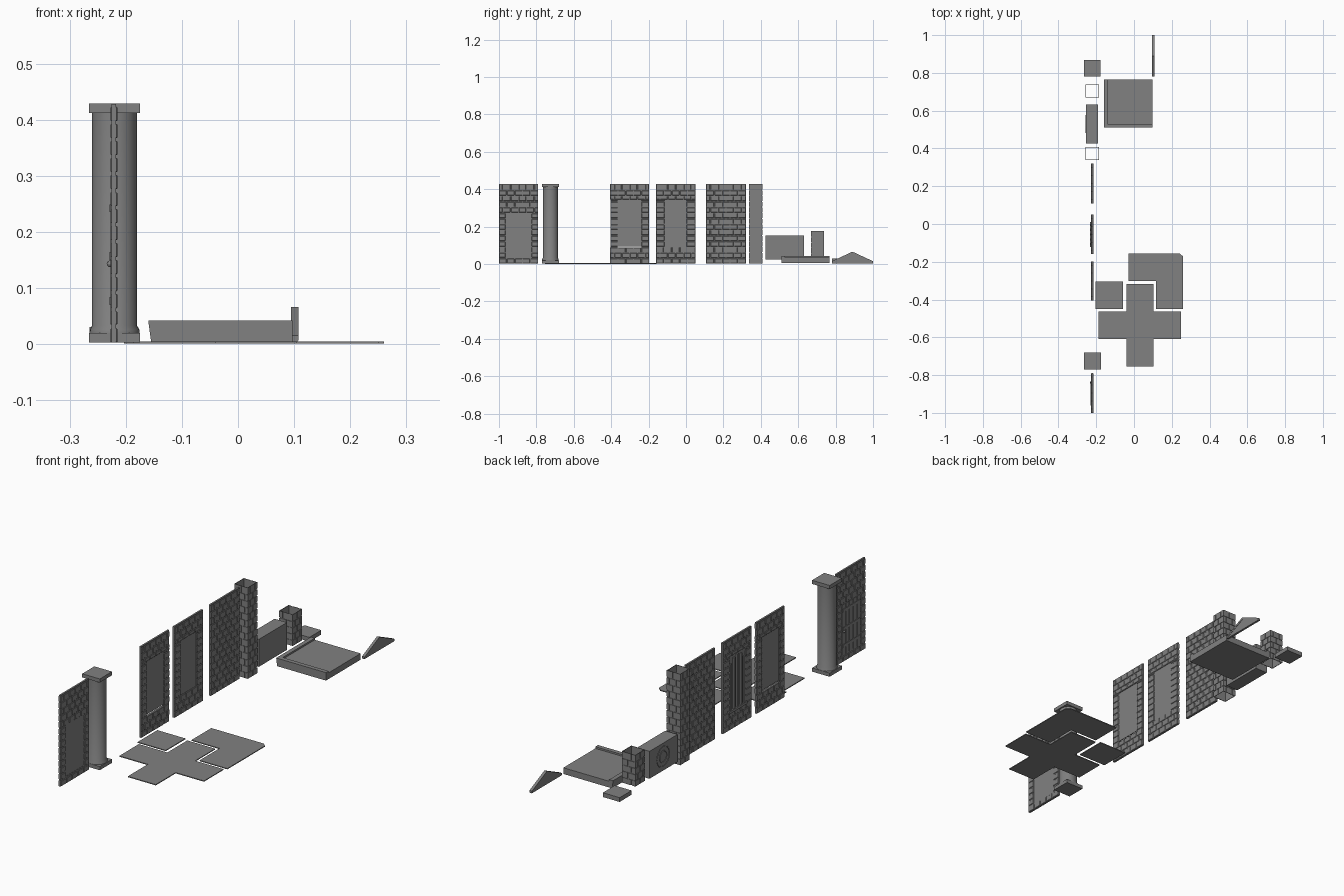
import bpy, bmesh, math
from mathutils import Matrix, Vector

if "Cube" in bpy.data.objects:
    bpy.data.objects.remove(bpy.data.objects["Cube"])

WX, ROWS, TOP = -0.221, 14, 0.428     # wall plane, brick rows, wall height

stone = bpy.data.materials.new("dark_stone")
stone.diffuse_color = (0.22, 0.22, 0.22, 1)
stone.use_nodes = True
stone.node_tree.nodes["Principled BSDF"].inputs["Base Color"].default_value = stone.diffuse_color


def add_box(bm, lo, hi):
    lo, hi = Vector(lo), Vector(hi)
    m = Matrix.Translation((lo + hi) / 2) @ Matrix.Diagonal((*(hi - lo), 1))
    return bmesh.ops.create_cube(bm, size=1, matrix=m)["verts"]


def add_brick(bm, lo, hi, bevel=0.0018):
    """Box with chamfered edges."""
    edges = {e for v in add_box(bm, lo, hi) for e in v.link_edges}
    b = min(bevel, min(h - l for l, h in zip(lo, hi)) * 0.4)
    bmesh.ops.bevel(bm, geom=list(edges), offset=b, segments=1, affect='EDGES')


def finish(bm, name):
    bmesh.ops.recalc_face_normals(bm, faces=bm.faces)
    me = bpy.data.meshes.new(name)
    bm.to_mesh(me)
    bm.free()
    ob = bpy.data.objects.new(name, me)
    bpy.context.collection.objects.link(ob)
    return ob


def boxes(name, items):
    bm = bmesh.new()
    for lo, hi in items:
        add_box(bm, lo, hi)
    return finish(bm, name)


def prism(name, pts, vec):
    """Closed solid: polygon swept along vec."""
    bm = bmesh.new()
    lo = [bm.verts.new(p) for p in pts]
    hi = [bm.verts.new(Vector(p) + Vector(vec)) for p in pts]
    bm.faces.new(lo[::-1])
    bm.faces.new(hi)
    for i in range(len(pts)):
        j = (i + 1) % len(pts)
        bm.faces.new((lo[i], lo[j], hi[j], hi[i]))
    return finish(bm, name)


def brick_row(a, b, odd, w, gap=0.004):
    """Spans of bricks between a and b in running bond."""
    out, p = [], a - (w / 2 if odd else 0)
    while p < b - 1e-4:
        s, e = max(p, a), min(p + w, b)
        s += gap / 2 if s > a else 0
        e -= gap / 2 if e < b else 0
        if e - s > 0.004:
            out.append((s, e))
        p += w
    return out


def brick_wall(name, y0, y1, hole=None):
    """Thin core with proud bricks on both sides, optional opening."""
    z0, g, t, c = 0.003, 0.005, 0.0065, 0.004
    h, w = (TOP - z0) / ROWS, (y1 - y0) / 5
    bm = bmesh.new()
    if hole:
        a, b, lo, hi = hole
        spans = [(y0, y1, z0, lo), (y0, y1, hi, TOP), (y0, a, lo, hi), (b, y1, lo, hi)]
    else:
        spans = [(y0, y1, z0, TOP)]
    for i, (p0, p1, s0, s1) in enumerate(spans):
        add_box(bm, (WX - c, p0, s0), (WX + c, p1, s1))
        for r in range(ROWS):
            lo, hi = max(z0 + r * h, s0), min(z0 + (r + 1) * h - g, s1)
            if hi - lo < 0.005:
                continue
            # jambs get one quoin per row, the rest running bond
            row = brick_row(y0, y1, r % 2, w) if i < 2 else [(p0, p1)]
            for p, q in row:
                add_brick(bm, (WX - t, p, lo), (WX + t, q, hi))
    return finish(bm, name)


def brick_pillar(name, y, z0, z1, rows, half=0.035):
    """Hollow open shaft with bricks on four sides."""
    h, d = (z1 - z0) / rows, 0.0025
    bm = bmesh.new()
    n = half - d
    ring = [(WX + sx * n, y + sy * n) for sx, sy in ((-1, -1), (1, -1), (1, 1), (-1, 1))]
    lo = [bm.verts.new((*p, z0)) for p in ring]
    hi = [bm.verts.new((*p, z1)) for p in ring]
    for i in range(4):
        j = (i + 1) % 4
        bm.faces.new((lo[i], lo[j], hi[j], hi[i]))
    for r in range(rows):
        a, b = z0 + r * h, z0 + (r + 1) * h - (0.004 if r < rows - 1 else 0)
        for s in (-1, 1):
            u, v = sorted((s * n, s * half))
            for p, q in brick_row(-half, half, r % 2, 0.035):
                add_box(bm, (WX + u, y + p, a), (WX + v, y + q, b))
            for p, q in brick_row(-n, n, (r + 1) % 2, 0.035):
                add_box(bm, (WX + p, y + u, a), (WX + q, y + v, b))
    return finish(bm, name)


# walls
brick_wall("door_wall", -1.0, -0.79, (-0.965, -0.825, 0.035, 0.27))
brick_wall("window_wall", -0.405, -0.198, (-0.365, -0.238, 0.088, 0.345))
brick_wall("barred_window_wall", -0.16, 0.05, (-0.115, 0.003, 0.09, 0.345))
brick_wall("plain_wall", 0.108, 0.32)

# door: panel, planks and rails on the outer face
door = [((WX - 0.003, -0.965, 0.035), (WX + 0.003, -0.825, 0.27))]
for i in range(5):
    y = -0.965 + i * 0.028
    door.append(((WX - 0.006, y + 0.002, 0.035), (WX - 0.002, y + 0.026, 0.27)))
for z in (0.07, 0.15, 0.235):
    door.append(((WX - 0.008, -0.96, z), (WX - 0.005, -0.83, z + 0.014)))
boxes("door", door)
bpy.ops.mesh.primitive_uv_sphere_add(segments=12, ring_count=6, radius=0.006,
                                     location=(WX - 0.007, -0.84, 0.143))
bpy.context.object.name = "door_knob"

# window panes
boxes("window_pane", [((WX - 0.002, -0.365, 0.095), (WX + 0.002, -0.238, 0.345))])
bars = [((WX - 0.003, -0.115, 0.09), (WX + 0.003, 0.003, 0.345)),
        ((WX - 0.011, -0.123, 0.082), (WX - 0.003, 0.011, 0.094))]
for i in range(5):
    y = -0.113 + i * 0.0255
    top = 0.31 + 0.03 * math.sin(math.pi * i / 4)
    bars.append(((WX - 0.009, y, 0.09), (WX - 0.002, y + 0.012, top)))
boxes("barred_window", bars)

# round column with square base and cap
C = (-0.22, -0.725)
boxes("column_plinths", [((C[0] - 0.0455, C[1] - 0.045, z), (C[0] + 0.0455, C[1] + 0.045, z + 0.017))
                         for z in (0.003, 0.412)])
bm = bmesh.new()
prof = [(0.0445, 0.02), (0.044, 0.026), (0.04, 0.033), (0.04, 0.412)]
N = 24
rings = [[bm.verts.new((C[0] + r * math.cos(2 * math.pi * k / N),
                        C[1] + r * math.sin(2 * math.pi * k / N), z)) for k in range(N)]
         for r, z in prof]
for a, b in zip(rings, rings[1:]):
    for k in range(N):
        m = (k + 1) % N
        bm.faces.new((a[k], a[m], b[m], b[k]))
shaft = finish(bm, "column_shaft")
bpy.ops.object.select_all(action='DESELECT')
bpy.context.view_layer.objects.active = shaft
shaft.select_set(True)
bpy.ops.object.shade_smooth_by_angle()

# floor plates
boxes("floor_corner_small", [((-0.203, -0.45, 0.001), (-0.058, -0.305, 0.005))])
cross = [(-0.04, -0.755), (0.104, -0.755), (0.104, -0.608), (0.25, -0.608), (0.25, -0.464),
         (0.104, -0.464), (0.104, -0.317), (-0.04, -0.317), (-0.04, -0.464),
         (-0.187, -0.464), (-0.187, -0.608), (-0.04, -0.608)]
prism("floor_cross", [(x, y, 0.001) for x, y in cross], (0, 0, 0.004))
corner = [(-0.028, -0.157), (0.243, -0.157), (0.26, -0.172), (0.26, -0.45),
          (0.117, -0.45), (0.117, -0.303), (-0.028, -0.303)]
prism("floor_corner_large", [(x, y, 0.001) for x, y in corner], (0, 0, 0.004))

# tall corner pillar and chimney
brick_pillar("corner_pillar", 0.373, 0.003, TOP, 14)
brick_pillar("chimney", 0.704, 0.03, 0.176, 5)
boxes("chimney_cap", [((-0.265, 0.78, 0.01), (-0.178, 0.868, 0.03))])

# wide block with round relief on its outer face
boxes("relief_block", [((-0.254, 0.425, 0.025), (-0.19, 0.632, 0.153))])
for i, r in enumerate((0.046, 0.026)):
    bpy.ops.mesh.primitive_torus_add(major_radius=r, minor_radius=0.004, major_segments=24,
                                     minor_segments=6, location=(-0.252, 0.53, 0.09),
                                     rotation=(0, math.pi / 2, 0))
    bpy.context.object.name = f"relief_ring_{i + 1}"

# roof slab with raised lip on two edges
slab = boxes("roof_slab", [((-0.14, 0.53, 0.005), (0.097, 0.766, 0.034)),
                           ((-0.16, 0.51, 0.005), (-0.14, 0.766, 0.042)),
                           ((-0.14, 0.51, 0.005), (0.097, 0.53, 0.042))])
for v in slab.data.vertices:
    if v.co.x < -0.155 and v.co.z < 0.01:
        v.co.x += 0.005

# gable with slightly wider sloping trim
gable = [(0.78, 0.004), (1.0, 0.004), (1.0, 0.014), (0.89, 0.065), (0.78, 0.014)]
prism("gable", [(0.096, y, z) for y, z in gable], (0.010, 0, 0))
trim = [(0.78, 0.006), (0.89, 0.054), (1.0, 0.006), (1.0, 0.015), (0.89, 0.066), (0.78, 0.015)]
prism("gable_trim", [(0.0945, y, z) for y, z in trim], (0.013, 0, 0))

for ob in bpy.data.objects:
    ob.data.materials.append(stone)
